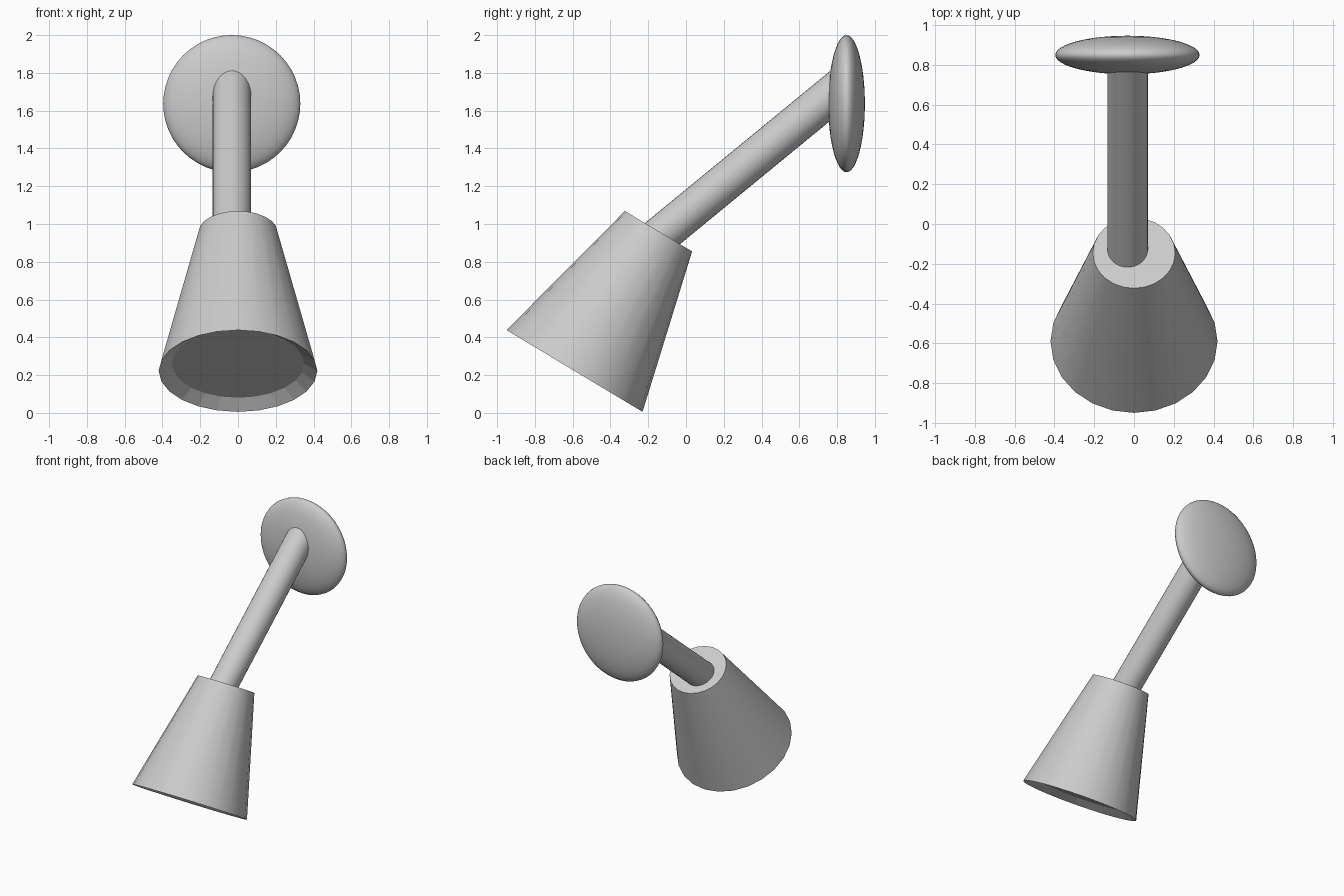
import bpy, bmesh
from math import cos, sin, pi, radians
from mathutils import Vector

if "Cube" in bpy.data.objects:
    bpy.data.objects.remove(bpy.data.objects["Cube"])

SIDES = 24


def revolve(name, profile, smooth_bands):
    """Spin (radius, z) rings round local z, cap both ends."""
    bm = bmesh.new()
    rings = [[bm.verts.new((r * cos(2 * pi * i / SIDES), r * sin(2 * pi * i / SIDES), z))
              for i in range(SIDES)] for r, z in profile]
    for b in range(len(rings) - 1):
        for i in range(SIDES):
            j = (i + 1) % SIDES
            f = bm.faces.new((rings[b][i], rings[b][j], rings[b + 1][j], rings[b + 1][i]))
            f.smooth = b in smooth_bands
    bm.faces.new(rings[0])
    bm.faces.new(rings[-1])
    bmesh.ops.recalc_face_normals(bm, faces=bm.faces)
    mesh = bpy.data.meshes.new(name)
    bm.to_mesh(mesh)
    bm.free()
    obj = bpy.data.objects.new(name, mesh)
    bpy.context.collection.objects.link(obj)
    return obj


# Tilted shade: recessed lens, bevelled rim, tapered outer wall, flat top
shade = revolve("lamp_shade", [(0.35, 0.045), (0.42, 0), (0.2075, 0.863)], {1})
shade.location = (0, -0.59, 0.222)
shade.rotation_euler.x = radians(-31)

# Round arm from the shade to the wall plate
start, end = Vector((-0.032, -0.22, 0.871)), Vector((-0.032, 0.835, 1.737))
bpy.ops.mesh.primitive_cylinder_add(vertices=32, radius=0.102, depth=(end - start).length,
                                    location=(start + end) / 2)
arm = bpy.context.object
arm.name = "arm"
arm.rotation_euler = (end - start).to_track_quat('Z', 'Y').to_euler()
bpy.ops.object.shade_smooth_by_angle(angle=radians(30))

# Flattened, rounded wall plate
bpy.ops.mesh.primitive_uv_sphere_add(segments=48, ring_count=24, radius=1,
                                     location=(-0.033, 0.85, 1.637),
                                     rotation=(radians(90), 0, 0))
plate = bpy.context.object
plate.name = "wall_plate"
plate.scale = (0.363, 0.363, 0.097)
bpy.ops.object.shade_smooth()
